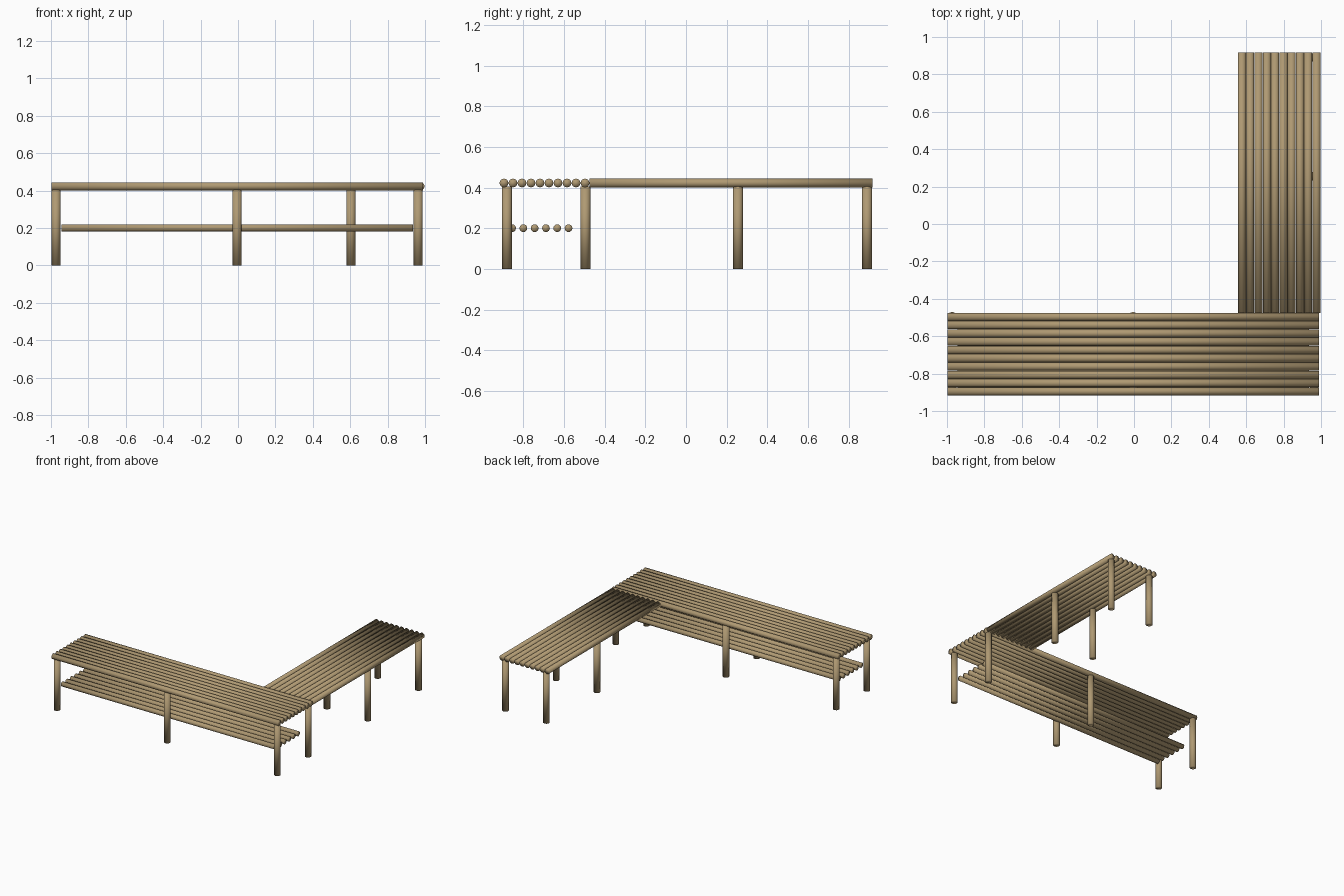
import bpy
from mathutils import Vector

cube = bpy.data.objects.get("Cube")
if cube:
    bpy.data.objects.remove(cube, do_unlink=True)

wood = bpy.data.materials.new("tan wood")
wood.use_nodes = True
colour = (0.43, 0.32, 0.17, 1)
wood.diffuse_color = colour
wood.node_tree.nodes["Principled BSDF"].inputs["Base Color"].default_value = colour


def pole(name, start, end, radius):
    """Round softly shaded pole between two points."""
    a, b = Vector(start), Vector(end)
    axis = b - a
    bpy.ops.mesh.primitive_cylinder_add(
        vertices=16, radius=radius, depth=axis.length, location=(a + b) / 2,
        rotation=axis.to_track_quat('Z', 'Y').to_euler())
    obj = bpy.context.object
    obj.name = name
    obj.data.materials.append(wood)
    bpy.ops.object.shade_smooth()
    return obj


SLAT_R, SHELF_R, LEG_R = 0.0215, 0.019, 0.0245
TOP_Z, SHELF_Z, LEG_TOP = 0.423, 0.201, 0.405
PITCH = 0.0443

# Seat slats of the long front bench and the short side bench
for i in range(10):
    y = -0.895 + i * PITCH
    pole(f"long_seat_slat_{i + 1}", (-0.998, y, TOP_Z), (0.99, y, TOP_Z), SLAT_R)
    x = 0.577 + i * PITCH
    pole(f"side_seat_slat_{i + 1}", (x, -0.475, TOP_Z), (x, 0.918, TOP_Z), SLAT_R)

# Low shelf under the long bench
for i in range(6):
    y = -0.855 + i * 0.0555
    pole(f"shelf_slat_{i + 1}", (-0.945, y, SHELF_Z), (0.935, y, SHELF_Z), SHELF_R)

# Legs
long_legs = [(x, y) for x in (-0.973, -0.005, 0.963) for y in (-0.881, -0.495)]
side_legs = [(x, y) for x in (0.604, 0.963) for y in (0.255, 0.89)]
for group, spots in (("long", long_legs), ("side", side_legs)):
    for i, (x, y) in enumerate(spots):
        pole(f"{group}_bench_leg_{i + 1}", (x, y, 0), (x, y, LEG_TOP), LEG_R)
